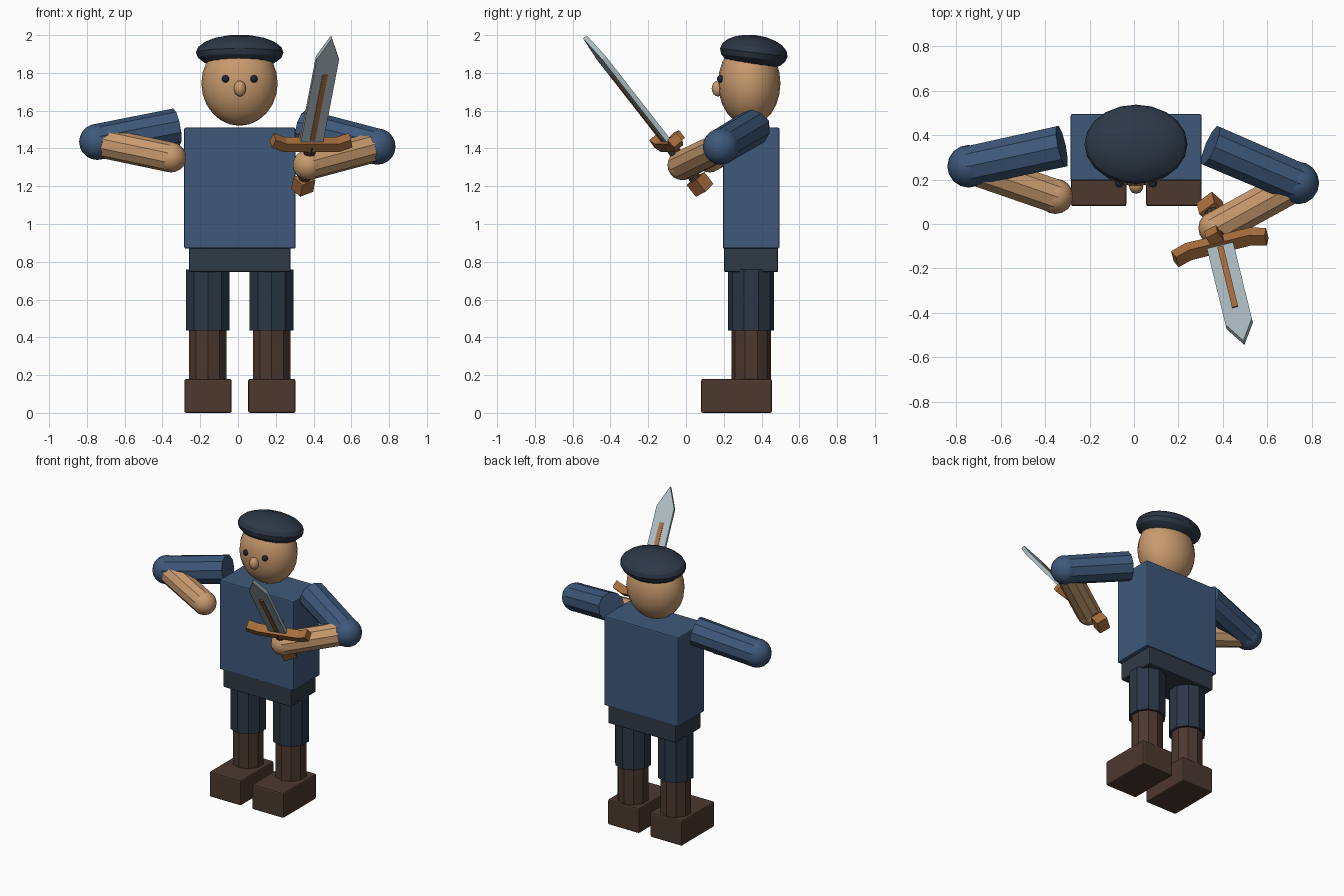
import bpy, bmesh, math
from mathutils import Vector, Matrix

if "Cube" in bpy.data.objects:
    bpy.data.objects.remove(bpy.data.objects["Cube"])


def material(name, rgb):
    m = bpy.data.materials.new(name)
    lin = [((c / 255 + 0.055) / 1.055) ** 2.4 for c in rgb]
    m.diffuse_color = (*lin, 1)
    m.use_nodes = True
    m.node_tree.nodes["Principled BSDF"].inputs["Base Color"].default_value = m.diffuse_color
    return m


SHIRT = material("blue_cloth", (62, 88, 122))
BELT = material("slate_cloth", (48, 58, 70))
PANTS = material("navy_cloth", (44, 54, 70))
HAT = material("dark_wool", (45, 55, 70))
BOOT = material("dark_leather", (76, 56, 47))
SKIN = material("skin", (200, 154, 110))
WOOD = material("brown_wood", (168, 110, 62))
STEEL = material("steel", (172, 188, 194))
EYE = material("eye_dark", (32, 38, 50))


def finish(name, bm, mat, smooth=None):
    bmesh.ops.recalc_face_normals(bm, faces=bm.faces)
    me = bpy.data.meshes.new(name)
    bm.to_mesh(me)
    bm.free()
    ob = bpy.data.objects.new(name, me)
    bpy.context.collection.objects.link(ob)
    me.materials.append(mat)
    if smooth:
        bpy.context.view_layer.objects.active = ob
        ob.select_set(True)
        bpy.ops.object.shade_smooth_by_angle(angle=math.radians(smooth))
        ob.select_set(False)
    return ob


def box(name, lo, hi, mat, bevel=0.0, frame=Matrix()):
    lo, hi = Vector(lo), Vector(hi)
    bm = bmesh.new()
    bmesh.ops.create_cube(bm, size=1, matrix=frame @ Matrix.Translation((lo + hi) / 2)
                          @ Matrix.Diagonal((*(hi - lo), 1)))
    ob = finish(name, bm, mat)
    if bevel:
        mod = ob.modifiers.new("bevel", 'BEVEL')
        mod.width, mod.segments = bevel, 2
    return ob


def ball(name, c, r, mat, seg=20, rings=12, smooth=60, tilt=0):
    bm = bmesh.new()
    bmesh.ops.create_uvsphere(bm, u_segments=seg, v_segments=rings, radius=1,
                              matrix=Matrix.Translation(c) @ Matrix.Rotation(tilt, 4, 'X')
                              @ Matrix.Diagonal((*r, 1)))
    return finish(name, bm, mat, smooth)


def limb(name, a, b, r1, r2, mat, sides=10):
    a, b = Vector(a), Vector(b)
    d = b - a
    rot = d.to_track_quat('Z', 'Y').to_matrix().to_4x4() if abs(d.x) > 1e-6 else Matrix()
    bm = bmesh.new()
    bmesh.ops.create_cone(bm, cap_ends=True, segments=sides, radius1=r1, radius2=r2,
                          depth=d.length, matrix=Matrix.Translation((a + b) / 2) @ rot)
    return finish(name, bm, mat)


def plate(name, pts, lo, hi, mat, frame):
    """Outline in the width/length plane, thickened from lo to hi."""
    bm = bmesh.new()
    f = bm.faces.new([bm.verts.new((x, lo, z)) for x, z in pts])
    out = bmesh.ops.extrude_face_region(bm, geom=[f])
    bmesh.ops.translate(bm, vec=(0, hi - lo, 0),
                        verts=[v for v in out["geom"] if isinstance(v, bmesh.types.BMVert)])
    bm.transform(frame)
    return finish(name, bm, mat)


# Body
box("torso", (-0.285, 0.195, 0.87), (0.305, 0.495, 1.51), SHIRT, 0.008)
box("hips", (-0.26, 0.202, 0.745), (0.278, 0.488, 0.88), BELT, 0.008)

# Legs and boots
for side, x in (("right", -0.16), ("left", 0.178)):
    limb(side + "_trouser_leg", (x, 0.345, 0.435), (x, 0.345, 0.76), 0.122, 0.122, PANTS)
    limb(side + "_boot_shaft", (x, 0.345, 0.16), (x, 0.345, 0.45), 0.105, 0.105, BOOT)
    box(side + "_boot_foot", (x - 0.124, 0.08, 0), (x + 0.126, 0.455, 0.18), BOOT, 0.01)

# Head
ball("head", (0.008, 0.335, 1.745), (0.202, 0.165, 0.225), SKIN)
ball("nose", (0.01, 0.17, 1.717), (0.032, 0.034, 0.042), SKIN, 12, 8)
for side, x in (("right", -0.066), ("left", 0.085)):
    ball(side + "_eye", (x, 0.184, 1.768), (0.02, 0.02, 0.02), EYE, 10, 8)
ball("cap", (0.009, 0.359, 1.908), (0.232, 0.18, 0.092), HAT, 20, 10, 25, -0.12)

# Arms: shoulder, elbow, hand
arms = {"right": ((-0.325, 0.35, 1.515), (-0.745, 0.26, 1.435), (-0.354, 0.125, 1.353)),
        "left": ((0.344, 0.354, 1.51), (0.738, 0.185, 1.41), (0.37, -0.018, 1.312))}
for side, (shoulder, elbow, hand) in arms.items():
    limb(side + "_sleeve", elbow, shoulder, 0.095, 0.098, SHIRT)
    ball(side + "_elbow", elbow, (0.096,) * 3, SHIRT, 16, 10)
    limb(side + "_forearm", elbow, hand, 0.08, 0.08, SKIN)
    ball(side + "_hand", hand, (0.08,) * 3, SKIN, 16, 10)

# Sword frame: x across the blade, y through it, z towards the tip
length = Vector((0.149, -0.609, 0.78)).normalized()
across = Vector((0.97, 0.237, 0)).normalized()
through = length.cross(across)
sword = Matrix((across, through, length)).transposed().to_4x4()
sword.translation = (0.386, -0.09, 1.42)

plate("blade", [(-0.061, 0), (0.061, 0), (0.061, 0.59), (0, 0.731), (-0.061, 0.59)],
      -0.013, 0.013, STEEL, sword)
for side, s in (("front", -1), ("back", 1)):
    box(side + "_blade_inlay", (-0.014, s * 0.015 - 0.003, 0.04),
        (0.014, s * 0.015 + 0.003, 0.485), WOOD, 0, sword)
plate("crossguard", [(-0.15, -0.027), (0.15, -0.027), (0.22, 0.005), (0.205, 0.055),
                     (0.14, 0.027), (-0.14, 0.027), (-0.205, 0.055), (-0.22, 0.005)],
      -0.03, 0.03, WOOD, sword)
box("guard_block", (-0.03, 0, -0.025), (0.03, 0.085, 0.025), WOOD, 0,
    sword @ Matrix.Rotation(0.3, 4, 'Z'))
limb("grip", sword @ Vector((0, 0, -0.25)), sword.translation, 0.032, 0.032, BOOT)
box("pommel", (-0.045, -0.038, -0.31), (0.045, 0.038, -0.23), WOOD, 0,
    sword @ Matrix.Rotation(0.5, 4, 'Z'))
